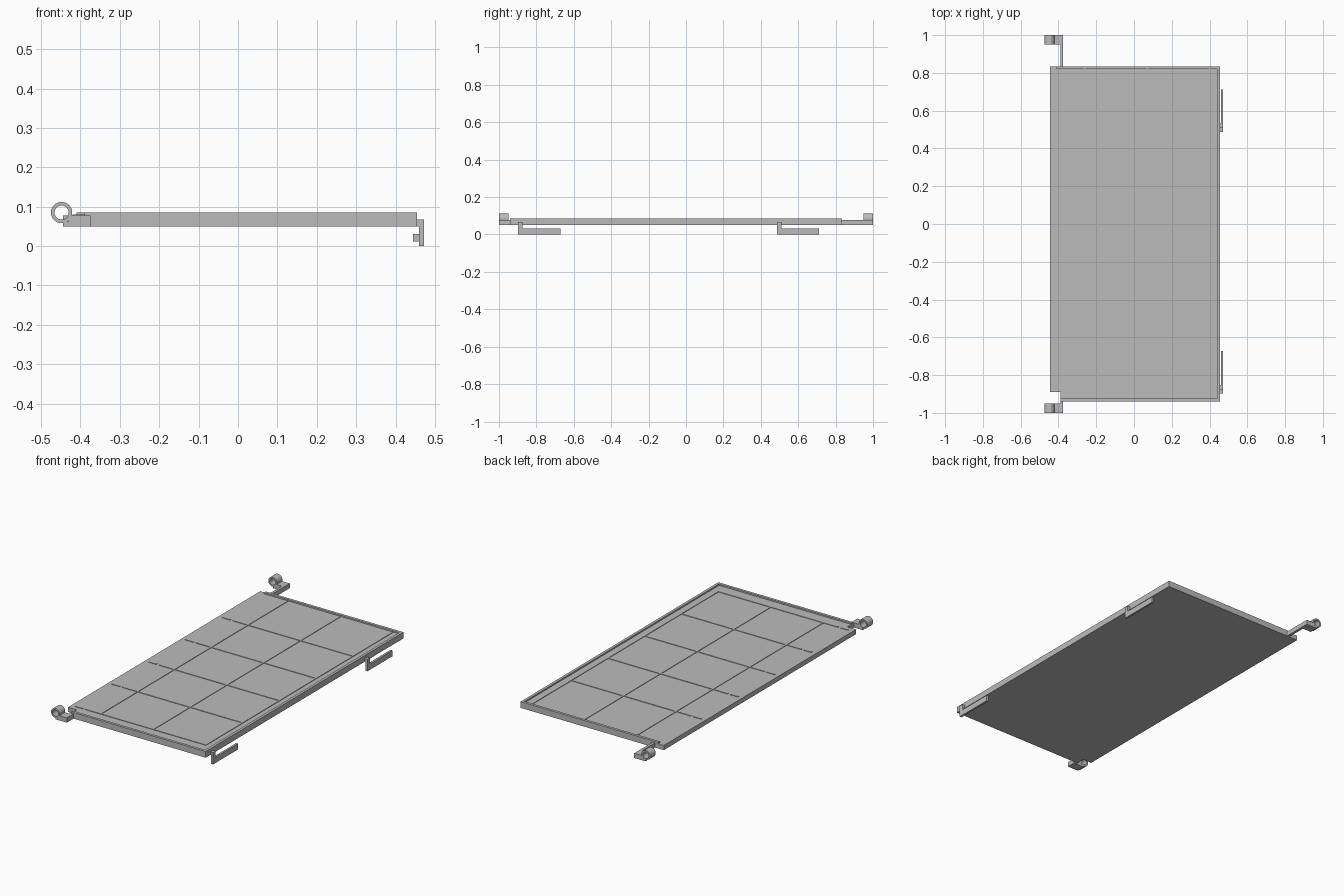
import bpy, bmesh, math
from mathutils import Matrix

cube = bpy.data.objects.get("Cube")
if cube:
    bpy.data.objects.remove(cube, do_unlink=True)

grey = bpy.data.materials.new("plain_grey")
grey.use_nodes = True
COLOUR = (0.5, 0.5, 0.5, 1)
grey.diffuse_color = COLOUR
grey.node_tree.nodes["Principled BSDF"].inputs["Base Color"].default_value = COLOUR


def finish(name, bm):
    bmesh.ops.recalc_face_normals(bm, faces=bm.faces[:])
    mesh = bpy.data.meshes.new(name)
    bm.to_mesh(mesh)
    bm.free()
    mesh.materials.append(grey)
    obj = bpy.data.objects.new(name, mesh)
    bpy.context.collection.objects.link(obj)
    return obj


def prism(name, outline, low, high):
    """Extrude a flat outline upwards."""
    bm = bmesh.new()
    face = bm.faces.new([bm.verts.new((x, y, low)) for x, y in outline])
    top = bmesh.ops.extrude_face_region(bm, geom=[face])["geom"]
    verts = [v for v in top if isinstance(v, bmesh.types.BMVert)]
    bmesh.ops.translate(bm, verts=verts, vec=(0, 0, high - low))
    return finish(name, bm)


def boxes(name, spans):
    """One object from boxes given as (x0, x1, y0, y1, z0, z1)."""
    bm = bmesh.new()
    for x0, x1, y0, y1, z0, z1 in spans:
        matrix = (Matrix.Translation(((x0 + x1) / 2, (y0 + y1) / 2, (z0 + z1) / 2))
                  @ Matrix.Diagonal((x1 - x0, y1 - y0, z1 - z0, 1)))
        bmesh.ops.create_cube(bm, size=1, matrix=matrix)
    return finish(name, bm)


def ring(name, x, z, y0, y1, outer, inner, sides=32):
    """Tube lying along y."""
    bm = bmesh.new()
    profile = [(outer, y0), (outer, y1), (inner, y1), (inner, y0)]
    verts = [bm.verts.new((x + r, y, z)) for r, y in profile]
    edges = [bm.edges.new((verts[i], verts[(i + 1) % 4])) for i in range(4)]
    bmesh.ops.spin(bm, geom=verts + edges, cent=(x, 0, z), axis=(0, 1, 0),
                   angle=math.tau, steps=sides, use_merge=True)
    bmesh.ops.remove_doubles(bm, verts=bm.verts[:], dist=0.0001)
    obj = finish(name, bm)
    bpy.ops.object.select_all(action='DESELECT')
    obj.select_set(True)
    bpy.context.view_layer.objects.active = obj
    bpy.ops.object.shade_smooth_by_angle(angle=math.radians(35))


LEFT, RIGHT, FRONT, BACK = -0.445, 0.455, -0.94, 0.835
BASE, FLOOR, TOP, RIM = 0.05, 0.077, 0.085, 0.015

# Panel with a notched front corner
prism("panel", [(-0.39, FRONT), (RIGHT, FRONT), (RIGHT, BACK), (LEFT, BACK),
                (LEFT, -0.89), (-0.39, -0.89)], BASE, FLOOR)

# Raised rim on three sides
prism("rim", [(-0.39, FRONT), (RIGHT, FRONT), (RIGHT, BACK), (-0.41, BACK),
              (-0.41, BACK - RIM), (RIGHT - RIM, BACK - RIM),
              (RIGHT - RIM, FRONT + RIM), (-0.39, FRONT + RIM)], FLOOR - 0.002, TOP)

# Low square grid on the panel, with short dashes along the open side
W, PITCH = 0.004, 0.33
grid_x, grid_y = 0.40, -0.86
ribs = []
for i in range(3):
    x = grid_x - i * PITCH
    ribs.append((x - W, x + W, grid_y - W, BACK - RIM, FLOOR - 0.002, FLOOR + 0.003))
for j in range(5):
    y = grid_y + j * PITCH
    for x0, x1 in ((-0.42, -0.37), (-0.355, grid_x)):
        ribs.append((x0, x1, y - W, y + W, FLOOR - 0.002, FLOOR + 0.003))
boxes("grid_ribs", ribs)

# Hinges: ring, foot and arm at each end
for name, y0, y1, arm0, arm1 in (("front", -1, -0.95, -0.955, FRONT + 0.005),
                                 ("back", 0.95, 1, BACK - 0.005, 0.955)):
    ring(name + "_hinge_ring", -0.448, TOP, y0, y1, 0.027, 0.018)
    boxes(name + "_hinge_foot", [(-0.43, -0.375, y0, y1, BASE, FLOOR),
                                 (LEFT, -0.43, y0, y1, BASE, 0.062)])
    boxes(name + "_hinge_arm", [(-0.39, -0.375, arm0, arm1, BASE, FLOOR)])

# Side clips: post, lower bar and inner nub
for name, y in (("front", -0.897), ("back", 0.487)):
    boxes(name + "_clip", [(0.460, 0.472, y, y + 0.023, 0, 0.067),
                           (RIGHT - 0.002, 0.461, y, y + 0.023, BASE, 0.067),
                           (0.460, 0.472, y + 0.023, y + 0.225, 0, 0.033),
                           (0.445, 0.461, y + 0.023, y + 0.045, 0.012, 0.03)])
